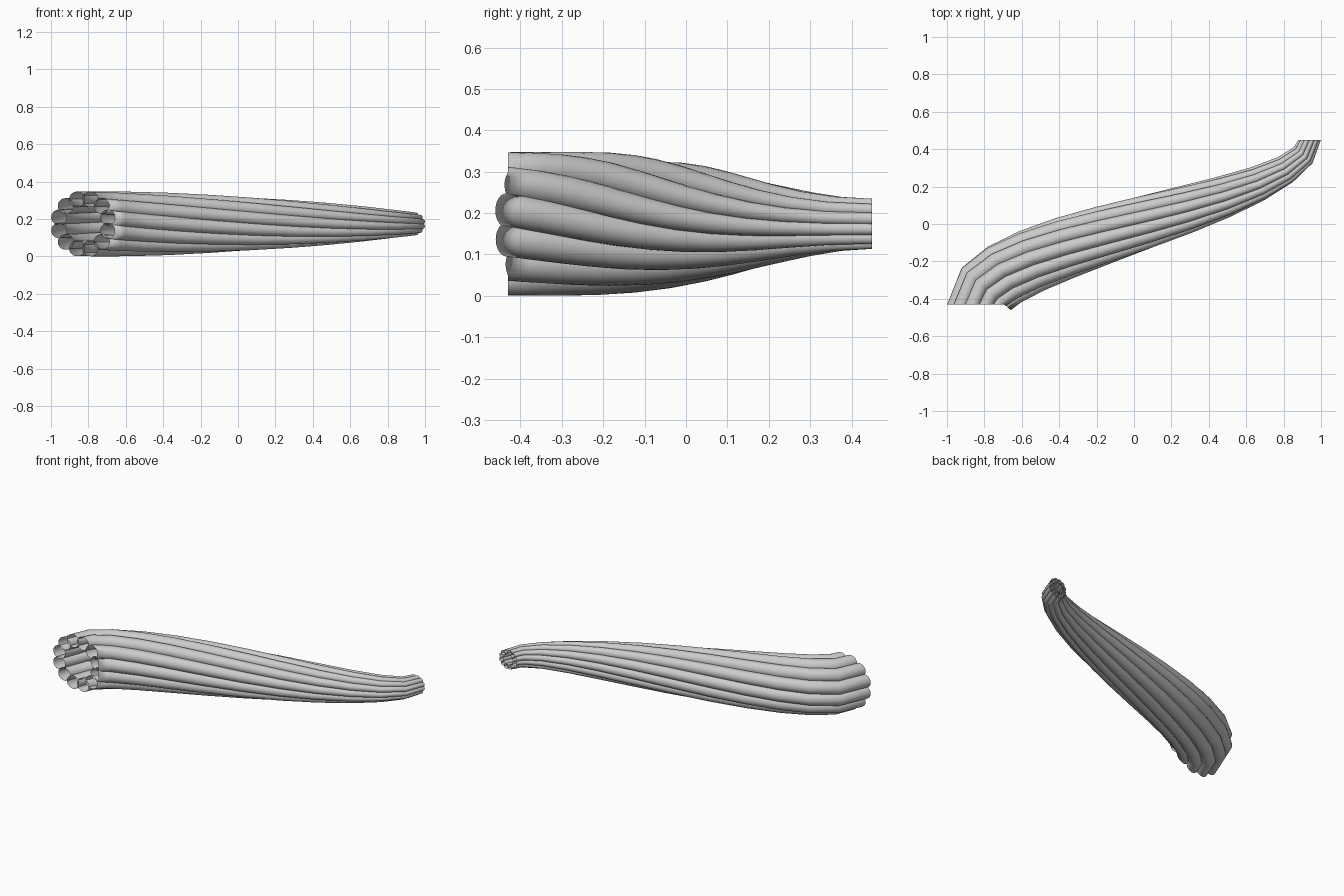
import bpy, bmesh
from math import sin, cos, pi, radians
from mathutils import Vector

if "Cube" in bpy.data.objects:
    bpy.data.objects.remove(bpy.data.objects["Cube"])

TUBES, SEGS, SIDES = 12, 12, 24
RING, TUBE = 0.136, 0.0415        # ring radius and tube radius at the wide end
END_SCALE, TWIST = 0.35, radians(60)
MID_Z = 0.174
UP = Vector((0, 0, 1))

# S-shaped centre line: leaves and arrives along +y
PATH = [Vector((-0.826, -0.43, MID_Z)), Vector((-0.82, -0.09, MID_Z)),
        Vector((0.939, 0.11, MID_Z)), Vector((0.939, 0.45, MID_Z))]


def smooth(t):
    return t * t * (3 - 2 * t)


def path_frame(t):
    """Centre point and sideways direction of the path at t."""
    a, b, c, d = PATH
    u = 1 - t
    pos = a * u**3 + b * 3 * u * u * t + c * 3 * u * t * t + d * t**3
    tan = (b - a) * u * u + (c - b) * 2 * u * t + (d - c) * t * t
    if t == 0:
        tan = Vector((0, 1, 0))
    return pos, tan.normalized().cross(UP).normalized()


def make_tube(index):
    """One open tube, twisting and tapering along the path."""
    bm = bmesh.new()
    rings = []
    for k in range(SEGS + 1):
        t = k / SEGS
        pos, side = path_frame(t)
        scale = 1 - (1 - END_SCALE) * smooth(t ** 1.5)
        turn = 2 * pi * (index + 0.5) / TUBES - TWIST * smooth(t)
        centre = pos + (side * cos(turn) + UP * sin(turn)) * RING * scale
        ring = []
        for j in range(SIDES):
            a = turn + 2 * pi * j / SIDES
            ring.append(bm.verts.new(
                centre + (side * cos(a) + UP * sin(a)) * TUBE * scale))
        rings.append(ring)
    for r0, r1 in zip(rings, rings[1:]):
        for j in range(SIDES):
            n = (j + 1) % SIDES
            face = bm.faces.new((r0[j], r1[j], r1[n], r0[n]))
            face.smooth = True
    bmesh.ops.recalc_face_normals(bm, faces=bm.faces)
    mesh = bpy.data.meshes.new(f"tube_{index + 1}")
    bm.to_mesh(mesh)
    bm.free()
    bpy.context.collection.objects.link(
        bpy.data.objects.new(f"tube_{index + 1}", mesh))


# Bundle of tubes
for i in range(TUBES):
    make_tube(i)
